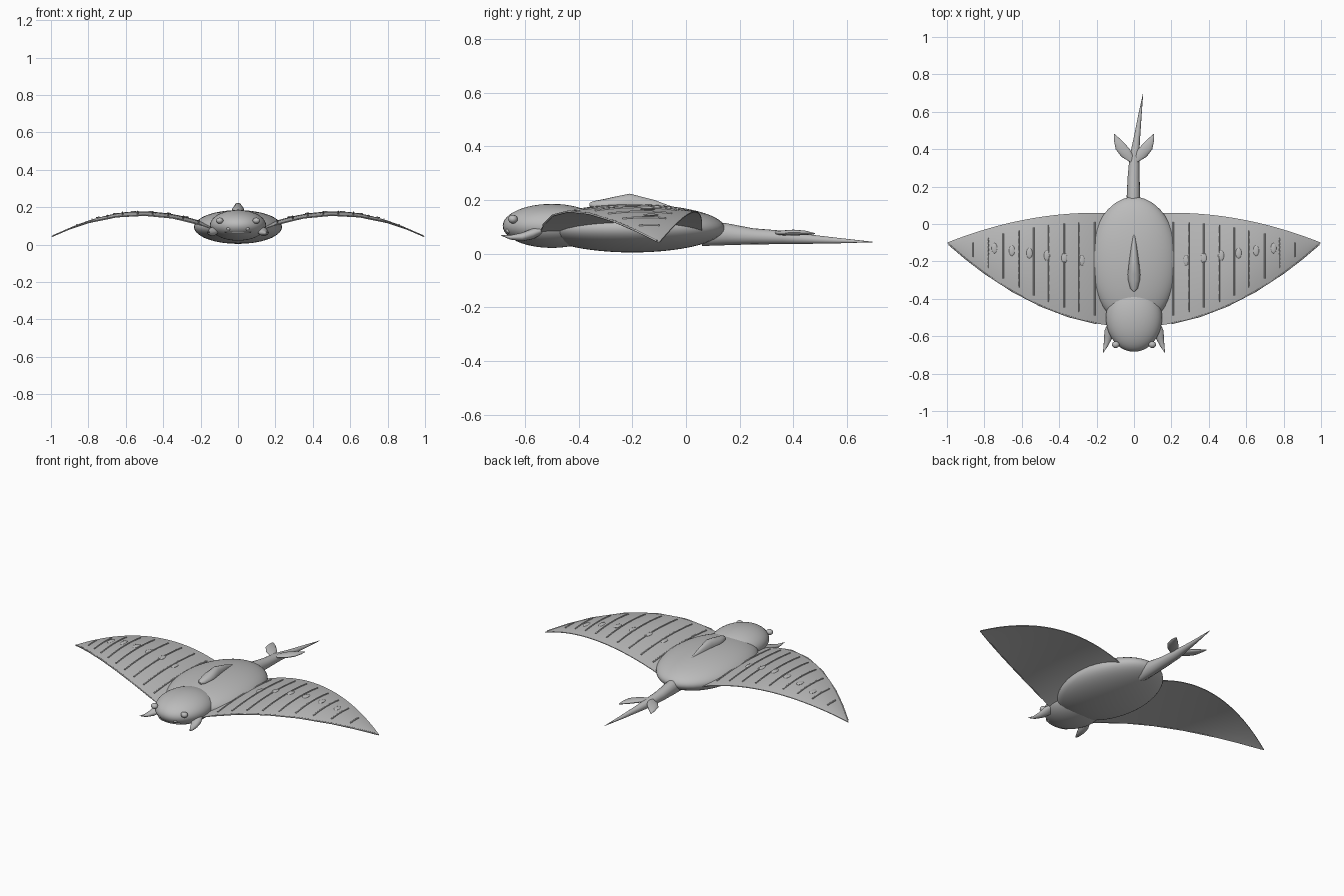
import bpy, bmesh, math
from mathutils import Vector

if "Cube" in bpy.data.objects:
    bpy.data.objects.remove(bpy.data.objects["Cube"])

grey = bpy.data.materials.new("slate grey")
grey.diffuse_color = (0.5, 0.5, 0.5, 1)
grey.use_nodes = True
grey.node_tree.nodes["Principled BSDF"].inputs["Base Color"].default_value = grey.diffuse_color


def finish(bm, name):
    """Turn a bmesh into a smooth shaded object."""
    bmesh.ops.recalc_face_normals(bm, faces=bm.faces)
    mesh = bpy.data.meshes.new(name)
    bm.to_mesh(mesh)
    bm.free()
    mesh.materials.append(grey)
    ob = bpy.data.objects.new(name, mesh)
    bpy.context.collection.objects.link(ob)
    bpy.ops.object.select_all(action='DESELECT')
    ob.select_set(True)
    bpy.context.view_layer.objects.active = ob
    bpy.ops.object.shade_smooth_by_angle(angle=math.radians(45))
    return ob


def ellipsoid(name, centre, radii, segs=32, rings=20):
    bm = bmesh.new()
    bmesh.ops.create_uvsphere(bm, u_segments=segs, v_segments=rings, radius=1)
    bmesh.ops.scale(bm, vec=radii, verts=bm.verts)
    bmesh.ops.translate(bm, vec=centre, verts=bm.verts)
    return finish(bm, name)


def loft(name, stations, n=16):
    """Skin elliptical rings (x, y, z, half width, half height) along y."""
    bm = bmesh.new()
    rings = []
    for x, y, z, rx, rz in stations:
        rings.append([bm.verts.new((x + rx * math.cos(2 * math.pi * k / n), y,
                                    z + rz * math.sin(2 * math.pi * k / n))) for k in range(n)])
    for a, b in zip(rings, rings[1:]):
        for k in range(n):
            bm.faces.new((a[k], a[(k + 1) % n], b[(k + 1) % n], b[k]))
    bm.faces.new(rings[0])
    bm.faces.new(rings[-1])
    return finish(bm, name)


def tube(name, points, radius):
    cu = bpy.data.curves.new(name, 'CURVE')
    cu.dimensions = '3D'
    cu.bevel_depth = radius
    cu.bevel_resolution = 1
    cu.use_fill_caps = True
    sp = cu.splines.new('POLY')
    sp.points.add(len(points) - 1)
    for p, co in zip(sp.points, points):
        p.co = (*co, 1)
    cu.materials.append(grey)
    ob = bpy.data.objects.new(name, cu)
    bpy.context.collection.objects.link(ob)


# Wing surface rules
def lead(x):
    return -0.55 + 0.45 * x * x


def trail(x):
    return 0.06 - 0.16 * (max(x - 0.2, 0) / 0.8) ** 2


def wing_z(x, y, top=True):
    chord = max(trail(x) - lead(x), 1e-4)
    v = min(max((y - lead(x)) / chord, 0), 1)
    bulge = 4 * v * (1 - v) * min(1, (1 - x) * 2.5)
    mid = 0.155 - 0.5 * (x - 0.52) ** 2
    return mid + bulge * (0.02 if top else 0.006) + (0.002 if top else -0.002)


def wing(side):
    bm = bmesh.new()
    nu, nv = 32, 16
    skins = []
    for top in (True, False):
        grid = []
        for i in range(nu + 1):
            x = 0.1 + 0.898 * i / nu
            row = []
            for j in range(nv + 1):
                v = 0.5 - 0.5 * math.cos(math.pi * j / nv)
                y = lead(x) + v * (trail(x) - lead(x))
                row.append(bm.verts.new((side * x, y, wing_z(x, y, top))))
            grid.append(row)
        for i in range(nu):
            for j in range(nv):
                bm.faces.new((grid[i][j], grid[i + 1][j], grid[i + 1][j + 1], grid[i][j + 1]))
        skins.append(grid)

    # close the rim between the two skins
    def rim(g):
        return ([r[0] for r in g] + g[-1][1:] + [r[-1] for r in g[-2::-1]] + g[0][-2:0:-1])
    a, b = rim(skins[0]), rim(skins[1])
    for k in range(len(a)):
        m = (k + 1) % len(a)
        bm.faces.new((a[k], a[m], b[m], b[k]))
    return finish(bm, "wing")


# Body and head
ellipsoid("body", (0, -0.2, 0.094), (0.235, 0.345, 0.09), 48, 28)
ellipsoid("head", (0, -0.5, 0.103), (0.15, 0.183, 0.082), 40, 24)
ellipsoid("mouth", (0, -0.635, 0.066), (0.075, 0.03, 0.01), 24, 10)

# Dorsal fin
loft("dorsal_fin", [(0, -0.36, 0.182, 0.006, 0.006), (0, -0.345, 0.18, 0.02, 0.015),
                    (0, -0.3, 0.18, 0.031, 0.024), (0, -0.27, 0.18, 0.034, 0.031),
                    (0, -0.21, 0.18, 0.028, 0.043), (0, -0.12, 0.17, 0.016, 0.03),
                    (0, -0.03, 0.162, 0.002, 0.005)])

# Tail, bending slightly to one side
loft("tail", [(0, 0.06, 0.07, 0.036, 0.042), (-0.003, 0.15, 0.072, 0.036, 0.041),
              (-0.002, 0.25, 0.064, 0.032, 0.03), (0.002, 0.36, 0.06, 0.026, 0.025),
              (0.014, 0.45, 0.054, 0.018, 0.018), (0.03, 0.57, 0.048, 0.01, 0.01),
              (0.048, 0.695, 0.043, 0.001, 0.001)])

for s in (-1, 1):
    wing(s)
    # Leaf shaped tail fins
    loft("tail_fin", [(s * 0.005, 0.325, 0.076, 0.006, 0.004), (s * 0.035, 0.36, 0.077, 0.033, 0.009),
                      (s * 0.06, 0.4, 0.078, 0.038, 0.011), (s * 0.085, 0.445, 0.077, 0.022, 0.008),
                      (s * 0.105, 0.48, 0.074, 0.002, 0.002)])
    # Horn shaped head fins
    loft("head_fin", [(s * 0.12, -0.53, 0.088, 0.02, 0.012), (s * 0.128, -0.57, 0.074, 0.03, 0.02),
                      (s * 0.138, -0.61, 0.062, 0.022, 0.016), (s * 0.152, -0.655, 0.06, 0.011, 0.008),
                      (s * 0.166, -0.69, 0.068, 0.001, 0.001)])
    # Eyes and nostrils
    ellipsoid("eye", (s * 0.098, -0.645, 0.128), (0.02, 0.018, 0.016), 16, 10)
    ellipsoid("nostril", (s * 0.05, -0.66, 0.085), (0.012, 0.012, 0.01), 12, 8)

    # Raised ribs running along each wing chord
    for k in range(9):
        x = 0.21 + 0.0815 * k
        y0, y1 = lead(x) + 0.04, trail(x) - 0.05
        pts = []
        for i in range(9):
            y = y0 + (y1 - y0) * i / 8
            pts.append((s * x, y, wing_z(x, y) + 0.001))
        tube("wing_rib", pts, 0.004)

    # Small spots between the ribs
    for k in range(6):
        x, y = 0.28 + 0.093 * k, -0.195 + 0.013 * k
        ellipsoid("wing_spot", (s * x, y, wing_z(x, y)), (0.016, 0.028, 0.005), 14, 8)

    # Leading edge spar
    xs = [0.2, 0.35, 0.5, 0.65, 0.8, 0.9, 0.99]
    tube("leading_spar", [(s * x, lead(x), wing_z(x, lead(x))) for x in xs], 0.004)
